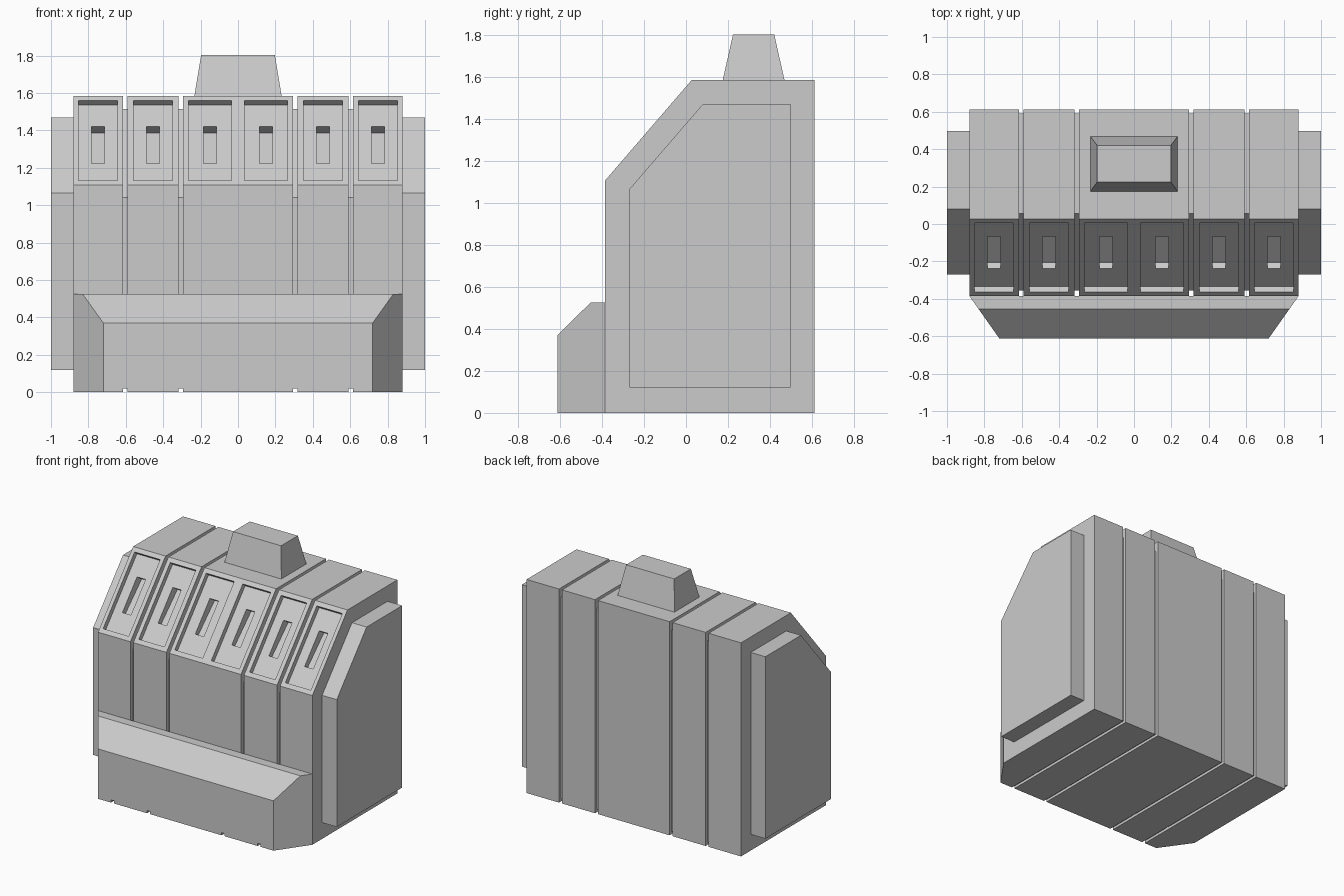
import bpy, bmesh

if "Cube" in bpy.data.objects:
    bpy.data.objects.remove(bpy.data.objects["Cube"])


def prisms(name, profile, spans, half_width=None):
    """Extrude a (y, z) profile along x over each (x0, x1) span.
    half_width(y) optionally replaces the span ends, for angled sides."""
    bm = bmesh.new()
    for x0, x1 in spans:
        ends = []
        for sign, x in ((-1, x0), (1, x1)):
            ends.append([bm.verts.new((sign * half_width(y) if half_width else x, y, z))
                         for y, z in profile])
        a, b = ends
        n = len(profile)
        bm.faces.new(a)
        bm.faces.new(b[::-1])
        for i in range(n):
            j = (i + 1) % n
            bm.faces.new((a[j], a[i], b[i], b[j]))
    bmesh.ops.recalc_face_normals(bm, faces=bm.faces)
    mesh = bpy.data.meshes.new(name)
    bm.to_mesh(mesh)
    bm.free()
    obj = bpy.data.objects.new(name, mesh)
    bpy.context.collection.objects.link(obj)
    return obj


def cut(obj, cutter):
    mod = obj.modifiers.new("cut", 'BOOLEAN')
    mod.operation = 'DIFFERENCE'
    mod.solver = 'EXACT'
    mod.object = cutter
    cutter.hide_render = True
    cutter.hide_set(True)


def both_sides(spans):
    return spans + [(-b, -a) for a, b in spans]


# Sloped-front cabinet modules with gaps between them
cabinet = prisms("cabinet_modules",
                 [(-.385, 0), (.612, 0), (.612, 1.585), (.027, 1.585), (-.385, 1.107)],
                 both_sides([(.318, .59), (.614, .88)]) + [(-.294, .294)])

# Recessed filler at the bottom of each gap
gaps = both_sides([(.294, .318), (.59, .614)])
prisms("groove_filler",
       [(-.355, .02), (.59, .02), (.59, 1.515), (.055, 1.515), (-.355, 1.04)], gaps)


# Point on the sloped front: height z on the slope, then depth d into it
def slope(z, d):
    return (-.385 + (z - 1.107) * .862 + .757 * d, z - .653 * d)


# Recessed window panels
windows = both_sides([(.035, .265), (.35, .56), (.643, .853)])
cut(cabinet, prisms("window_cutter",
                    [slope(1.132, -.05), slope(1.56, -.05),
                     slope(1.56, .037), slope(1.132, .037)], windows))

# Ramped switch slots inside the windows
slots = [((a + b) / 2 - .035, (a + b) / 2 + .035) for a, b in windows]
cut(cabinet, prisms("slot_cutter",
                    [(-.275, 1.255), (-.235, 1.22), (-.205, 1.197),
                     (-.01, 1.385), (-.065, 1.42), (-.105, 1.455)], slots))

# Front skirt with chamfered top and angled ends, notched under the gaps
skirt = prisms("front_skirt",
               [(-.385, 0), (-.385, .525), (-.455, .525), (-.612, .37), (-.612, 0)],
               [(-1, 1)], lambda y: .88 + (y + .385) * .705)
cut(skirt, prisms("notch_cutter",
                  [(-.7, -.1), (-.3, -.1), (-.3, .02), (-.7, .02)], gaps))

# Raised panels on both ends
prisms("side_panels",
       [(-.27, .12), (.497, .12), (.497, 1.47), (.08, 1.47), (-.27, 1.065)],
       both_sides([(.88, 1.0)]))

# Tapered block on the roof
bpy.ops.mesh.primitive_cube_add(size=2)
block = bpy.context.object
block.name = "roof_block"
for v in block.data.vertices:
    top = v.co.z > 0
    v.co.x *= .197 if top else .233
    v.co.y = .322 + v.co.y * (.098 if top else .147)
    v.co.z = 1.803 if top else 1.585
